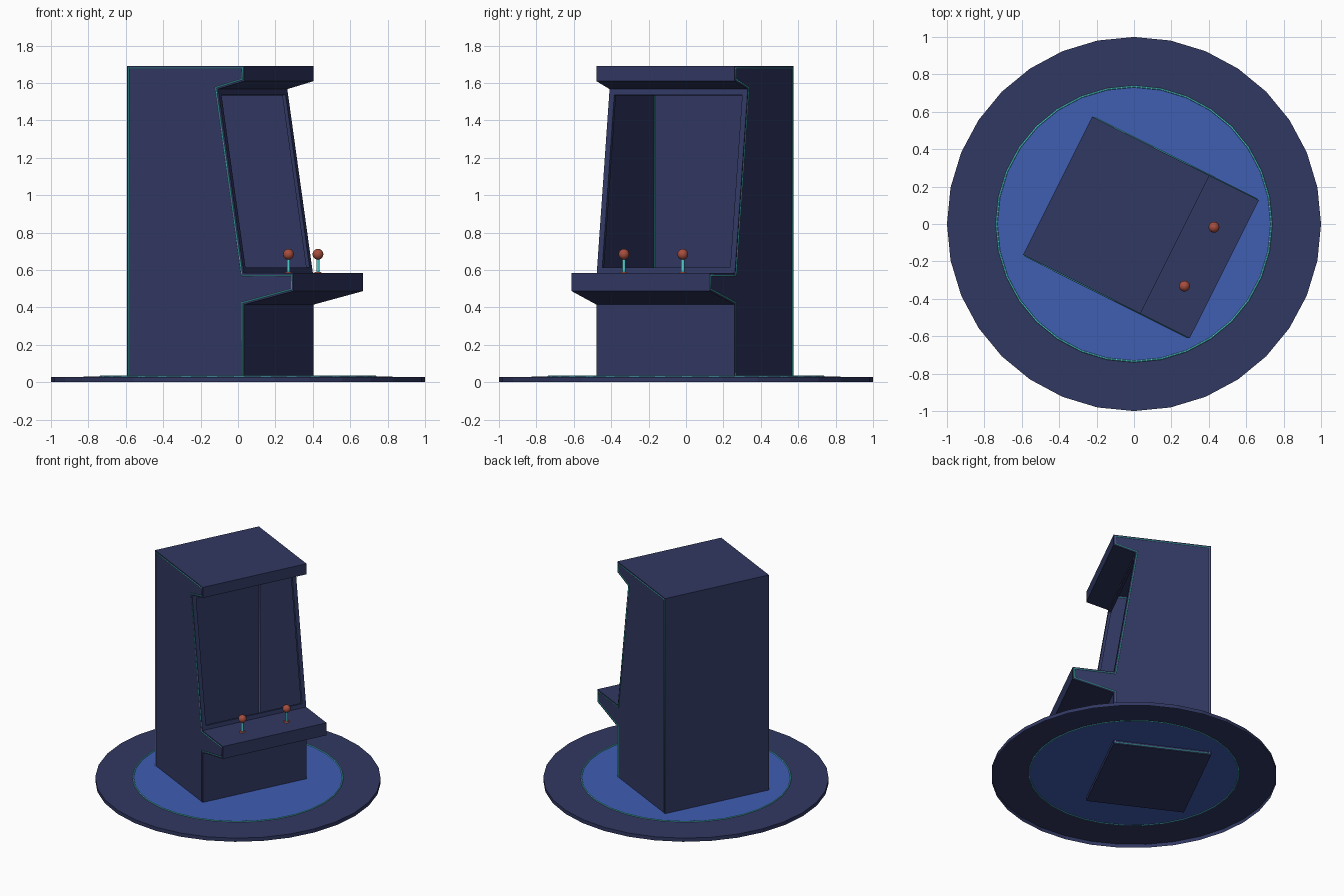
import bpy, bmesh, math
from mathutils import Vector, Matrix

if "Cube" in bpy.data.objects:
    bpy.data.objects.remove(bpy.data.objects["Cube"])

YAW = math.radians(-26.6)   # cabinet is turned on its round base
HALF = 0.413                # half width of the cabinet


def material(name, rgb):
    m = bpy.data.materials.new(name)
    m.diffuse_color = (*rgb, 1)
    m.use_nodes = True
    m.node_tree.nodes["Principled BSDF"].inputs["Base Color"].default_value = m.diffuse_color
    return m


NAVY = material("navy", (0.031, 0.040, 0.122))
BLUE = material("bright blue", (0.050, 0.112, 0.45))
CYAN = material("cyan trim", (0.08, 0.62, 0.62))
RED = material("brick red", (0.38, 0.075, 0.048))


def add(name, data, mats, yaw=0.0):
    ob = bpy.data.objects.new(name, data)
    ob.rotation_euler.z = yaw
    for m in mats:
        data.materials.append(m)
    bpy.context.collection.objects.link(ob)
    return ob


def finish(bm, name, mats, yaw=0.0, smooth=False):
    me = bpy.data.meshes.new(name)
    for f in bm.faces:
        f.smooth = smooth
    bm.to_mesh(me)
    bm.free()
    return add(name, me, mats, yaw)


# round base: open underneath, rim + outer ring + bright inner floor
bm = bmesh.new()
SEG = 32
rings = [[bm.verts.new((r * math.cos(a), r * math.sin(a), z))
          for a in (2 * math.pi * i / SEG for i in range(SEG))]
         for r, z in ((1.0, 0.0), (1.0, 0.028), (0.735, 0.03))]
for lo, hi in zip(rings, rings[1:]):
    for i in range(SEG):
        j = (i + 1) % SEG
        bm.faces.new((lo[i], lo[j], hi[j], hi[i]))
bm.faces.new(rings[2]).material_index = 1
finish(bm, "round_base", [NAVY, BLUE])


def trim(name, points, yaw=0.0):
    cu = bpy.data.curves.new(name, "CURVE")
    cu.dimensions = "3D"
    cu.bevel_depth = 0.005
    cu.bevel_resolution = 1
    sp = cu.splines.new("POLY")
    sp.points.add(len(points) - 1)
    for p, q in zip(sp.points, points):
        p.co = (*q, 1)
    sp.use_cyclic_u = True
    return add(name, cu, [CYAN], yaw)


# glowing ring around the floor
trim("floor_ring_trim", [(v.x, v.y, 0.031) for v in
     (Matrix.Rotation(2 * math.pi * i / SEG, 3, "Z") @ Vector((0.735, 0, 0))
      for i in range(SEG))])

# cabinet side profile (depth, height), front is positive
PROFILE = [(-0.457, 0.003), (0.245, 0.003), (0.245, 0.415), (0.54, 0.487),
           (0.54, 0.583), (0.241, 0.583), (0.088, 1.567), (0.245, 1.61),
           (0.245, 1.692), (-0.457, 1.692)]

# hollow cabinet shell with an open screen window
bm = bmesh.new()
left = bm.faces.new([bm.verts.new((u, -HALF, z)) for u, z in PROFILE])
ext = bmesh.ops.extrude_face_region(bm, geom=[left], use_keep_orig=True)
bmesh.ops.translate(bm, vec=(0, 2 * HALF, 0),
                    verts=[g for g in ext["geom"] if isinstance(g, bmesh.types.BMVert)])
bmesh.ops.recalc_face_normals(bm, faces=bm.faces[:])
window = next(f for f in bm.faces if len(f.verts) == 4
              and 0.9 < f.calc_center_median().z < 1.2
              and f.calc_center_median().x > 0)
bmesh.ops.inset_region(bm, faces=[window], thickness=0.043)
bmesh.ops.inset_region(bm, faces=[window], thickness=0.001, depth=-0.02)
bmesh.ops.delete(bm, geom=[window], context="FACES_ONLY")
finish(bm, "cabinet_shell", [NAVY], YAW)

# edge trim following the profile just inside each side panel
bm = bmesh.new()
face = bm.faces.new([bm.verts.new((u, 0, z)) for u, z in PROFILE])
bm.normal_update()
bmesh.ops.inset_region(bm, faces=[face], thickness=0.016, use_boundary=True)
path = [v.co.copy() for v in face.verts]
bm.free()
for side, name in ((-1, "left"), (1, "right")):
    trim(name + "_edge_trim", [(p.x, side * HALF, p.z) for p in path], YAW)


def cone(name, u, v, z, r1, r2, h, mat):
    bm = bmesh.new()
    bmesh.ops.create_cone(bm, cap_ends=True, segments=16, radius1=r1, radius2=r2,
                          depth=h, matrix=Matrix.Translation((u, v, z + h / 2)))
    finish(bm, name, [mat], YAW)


# two joysticks on the control shelf
for side, name in ((-1, "left"), (1, "right")):
    u, v = 0.39, side * 0.176
    cone(name + "_stick_base", u, v, 0.582, 0.022, 0.016, 0.008, RED)
    cone(name + "_stick_shaft", u, v, 0.585, 0.009, 0.009, 0.085, CYAN)
    bm = bmesh.new()
    bmesh.ops.create_uvsphere(bm, u_segments=16, v_segments=10, radius=0.029,
                              matrix=Matrix.Translation((u, v, 0.684)))
    finish(bm, name + "_stick_ball", [RED], YAW, smooth=True)
